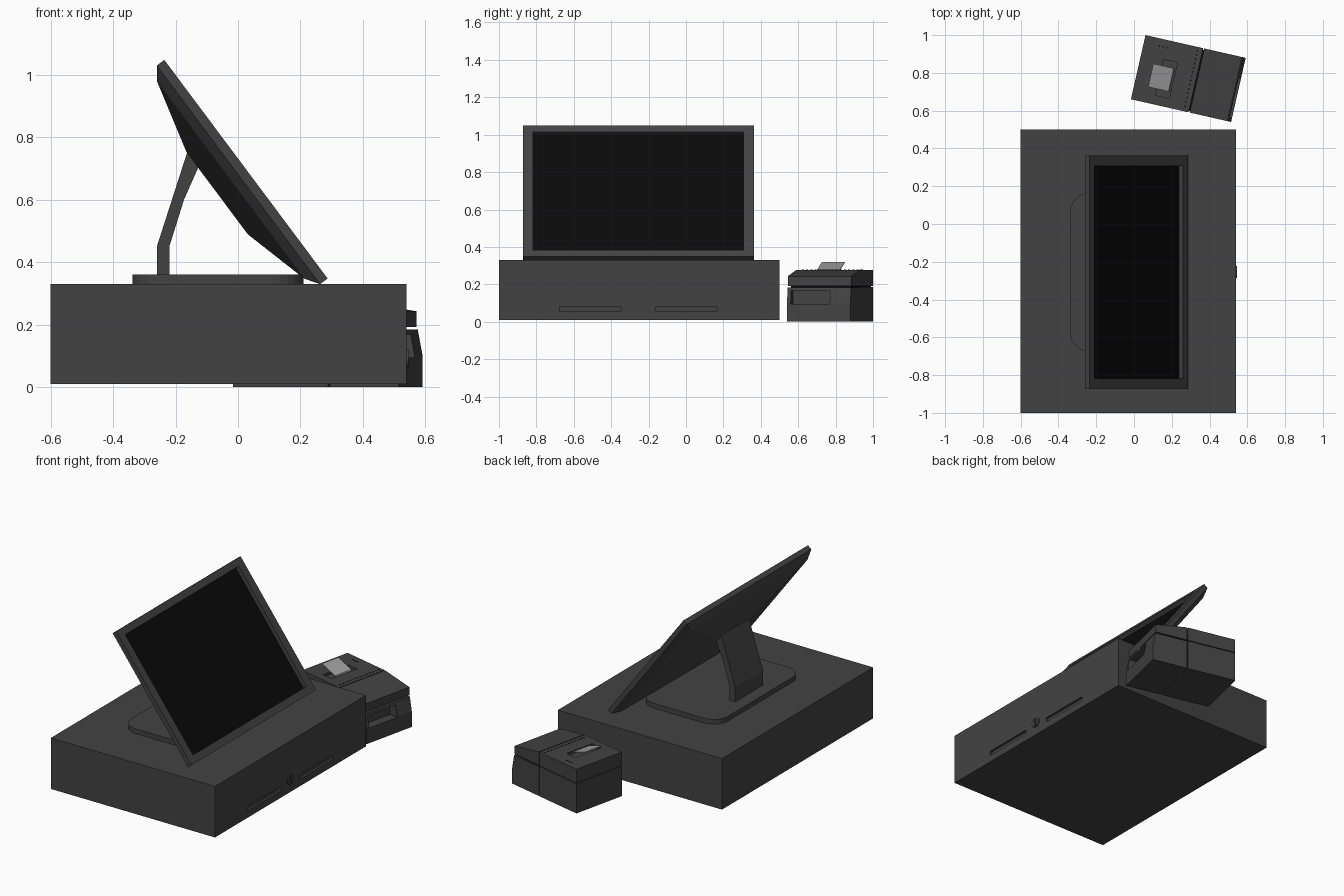
import bpy, bmesh, math
from mathutils import Matrix, Vector

if "Cube" in bpy.data.objects:
    bpy.data.objects.remove(bpy.data.objects["Cube"])


def material(name, v):
    m = bpy.data.materials.new(name)
    m.diffuse_color = (v, v, v, 1)
    m.use_nodes = True
    m.node_tree.nodes["Principled BSDF"].inputs["Base Color"].default_value = m.diffuse_color
    return m


DARK = material("dark_plastic", 0.055)
BLACK = material("black_glass", 0.003)
PAPER = material("paper", 0.35)


def finish(name, bm, mat=DARK, matrix=None):
    bmesh.ops.recalc_face_normals(bm, faces=bm.faces)
    me = bpy.data.meshes.new(name)
    bm.to_mesh(me)
    bm.free()
    ob = bpy.data.objects.new(name, me)
    bpy.context.collection.objects.link(ob)
    me.materials.append(mat)
    if matrix:
        ob.matrix_world = matrix
    return ob


def prism(name, pts, lo, hi, axis="y", mat=DARK, matrix=None):
    """Extrude a 2D profile along one axis."""
    place = {"x": lambda a, b, t: (t, a, b), "y": lambda a, b, t: (a, t, b),
             "z": lambda a, b, t: (a, b, t)}[axis]
    bm = bmesh.new()
    rings = [[bm.verts.new(place(a, b, t)) for a, b in pts] for t in (lo, hi)]
    bm.faces.new(rings[0])
    bm.faces.new(rings[1])
    for i in range(len(pts)):
        j = (i + 1) % len(pts)
        bm.faces.new((rings[0][i], rings[0][j], rings[1][j], rings[1][i]))
    return finish(name, bm, mat, matrix)


def box(name, x, y, z, mat=DARK, matrix=None):
    return prism(name, [(x[0], y[0]), (x[1], y[0]), (x[1], y[1]), (x[0], y[1])],
                 z[0], z[1], "z", mat, matrix)


def round_rect(x0, x1, y0, y1, r, n=6):
    pts = []
    for k, (cx, cy) in enumerate([(x1 - r, y1 - r), (x0 + r, y1 - r),
                                  (x0 + r, y0 + r), (x1 - r, y0 + r)]):
        for i in range(n + 1):
            a = math.pi / 2 * (k + i / n)
            pts.append((cx + r * math.cos(a), cy + r * math.sin(a)))
    return pts


def cut(ob, cutter):
    cutter.hide_render = True
    mod = ob.modifiers.new("cut", "BOOLEAN")
    mod.operation, mod.solver, mod.object = "DIFFERENCE", "EXACT", cutter
    bpy.context.view_layer.objects.active = ob
    bpy.ops.object.modifier_apply(modifier=mod.name)
    bpy.data.objects.remove(cutter, do_unlink=True)


MID = -0.255  # centre line of drawer and monitor in y

# Cash drawer with two slots and a lock
drawer = box("cash_drawer", (-0.6, 0.54), (-1, 0.5), (0.01, 0.33))
for s in (-1, 1):
    c = MID + s * 0.257
    cut(drawer, prism("slot_cutter", round_rect(c - 0.165, c + 0.165, 0.054, 0.082, 0.006, 2),
                      0.525, 0.6, "x"))
ring = [(MID + 0.032 * math.cos(math.tau * i / 24), 0.09 + 0.03 * math.sin(math.tau * i / 24))
        for i in range(24)]
lock = prism("drawer_lock", ring, 0.53, 0.546, "x")
cut(lock, box("key_cutter", (0.536, 0.6), (MID - 0.006, MID + 0.006), (0.068, 0.112)))

# Stand: rounded foot and bent arm
prism("stand_foot", round_rect(-0.338, 0.21, MID - 0.42, MID + 0.42, 0.1), 0.33, 0.36, "z")
prism("stand_arm", [(-0.26, 0.355), (-0.22, 0.355), (-0.22, 0.45), (-0.173, 0.6), (-0.12, 0.72),
                    (-0.155, 0.765), (-0.165, 0.745), (-0.26, 0.45)], MID - 0.138, MID + 0.138)

# Monitor: rectangular rings from back panel to recessed screen, tilted back
down = Vector((0.523, 0, -0.70)).normalized()
out = Vector((-down.z, 0, down.x))
origin = Vector((-0.26, MID, 1.03))
rings = [(0.28, 0.608, 0.19, -0.09), (0.042, 0.83, 0.58, -0.03), (0, 0.874, 0.6175, 0),
         (0, 0.874, 0.6175, 0.03), (0.043, 0.829, 0.5625, 0.03), (0.043, 0.829, 0.5625, 0.004)]
bm = bmesh.new()
loops = []
for d0, d1, w, n in rings:
    loops.append([bm.verts.new(origin + down * d + out * n + Vector((0, y, 0)))
                  for d, y in ((d0, -w), (d1, -w), (d1, w), (d0, w))])
for a, b in zip(loops, loops[1:]):
    for i in range(4):
        j = (i + 1) % 4
        bm.faces.new((a[i], a[j], b[j], b[i]))
bm.faces.new(loops[0])
bm.faces.new(loops[-1]).material_index = 1
monitor = finish("monitor", bm)
monitor.data.materials.append(BLACK)

# Receipt printer, built along local x (front is +x) then turned
P = Matrix.Translation((0.2875, 0.77, 0)) @ Matrix.Rotation(math.radians(-12.8), 4, "Z")
L, W, SEAM, G = 0.272, 0.174, 0.044, 0.003
lower_front = prism("printer_lower_front", [(SEAM + G, 0), (L, 0), (L, 0.1), (0.256, 0.184),
                                            (SEAM + G, 0.184)], -W, W, matrix=P)
cut(lower_front, box("tray_cutter", (0.215, 0.4), (-0.154, 0.06), (0.095, 0.168), matrix=P))
prism("printer_front_cover", [(SEAM + G, 0.192), (0.252, 0.192), (0.252, 0.243),
                              (SEAM + G, 0.277)], -W, W, matrix=P)
box("printer_lower_rear", (-L, SEAM - G), (-W, W), (0, 0.186), matrix=P)
lid = box("printer_lid", (-L, SEAM - G), (-W, W), (0.191, 0.277), matrix=P)
box("printer_core", (-L + 0.008, 0.21), (-W + 0.008, W - 0.008), (0.008, 0.235), BLACK, P)

# Lid recess, paper slot and a row of tear teeth
cut(lid, box("recess_cutter", (-0.15, -0.075), (-0.125, 0.07), (0.262, 0.3), matrix=P))
for i in range(14):
    y = -0.15 + i * 0.023
    box("tear_tooth", (0.012, 0.018), (y, y + 0.01), (0.275, 0.279), BLACK, P)
for i in range(3):
    x = -0.19 + i * 0.02
    box("indicator", (x, x + 0.006), (0.13, 0.138), (0.275, 0.279), BLACK, P)

# Paper strip rising from the slot
prism("receipt_paper", [(-0.084, 0.266), (-0.087, 0.28), (-0.14, 0.298), (-0.198, 0.318),
                        (-0.198, 0.315), (-0.14, 0.295), (-0.09, 0.276), (-0.088, 0.266)],
      -0.09, 0.036, mat=PAPER, matrix=P)
